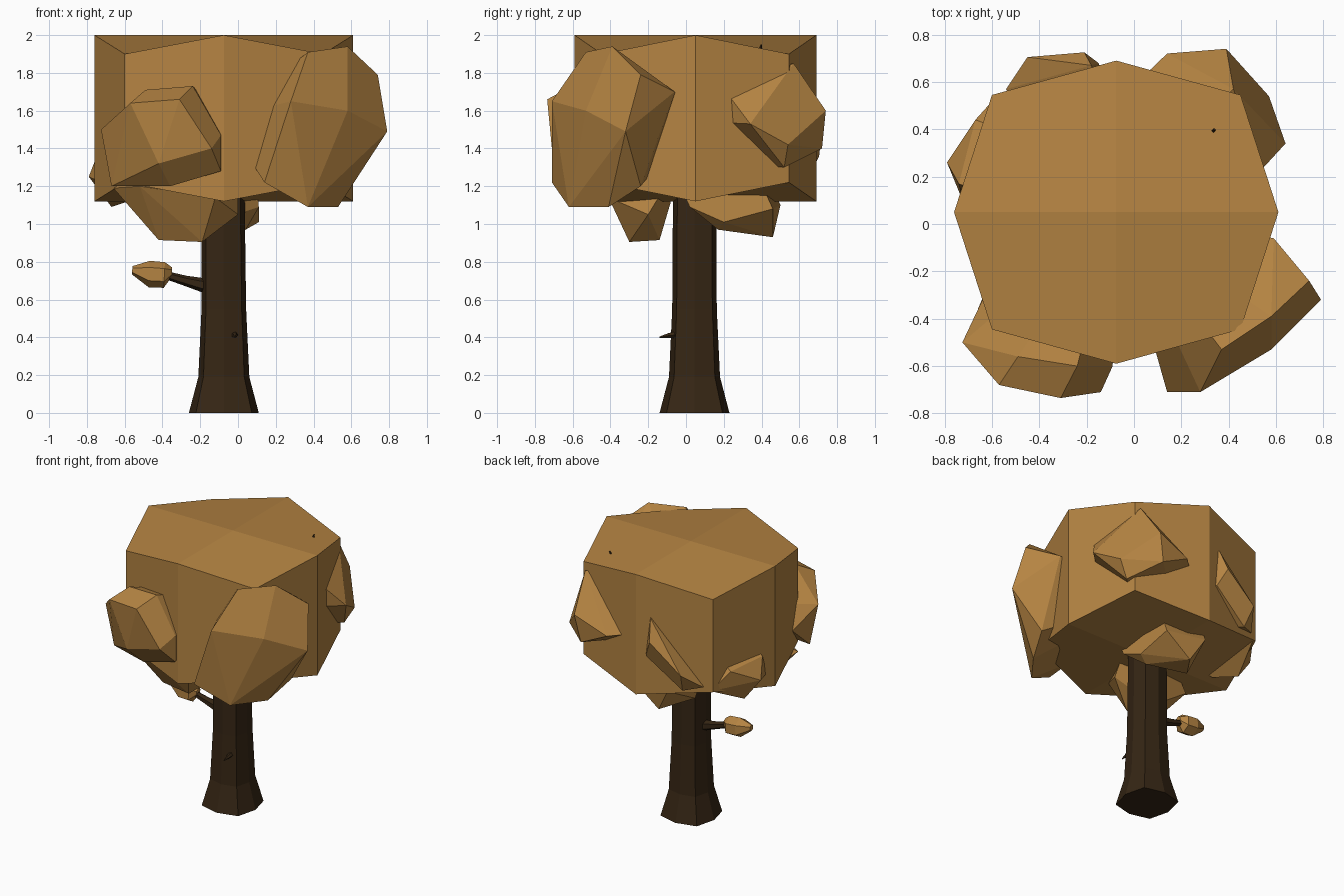
import bpy, bmesh
from math import sin, cos, pi
from mathutils import Vector

if "Cube" in bpy.data.objects:
    bpy.data.objects.remove(bpy.data.objects["Cube"])


def material(name, rgb):
    m = bpy.data.materials.new(name)
    m.diffuse_color = (*rgb, 1)
    m.use_nodes = True
    m.node_tree.nodes["Principled BSDF"].inputs["Base Color"].default_value = m.diffuse_color
    return m


LEAF = material("tan_leaf", (0.46, 0.23, 0.055))
BARK = material("dark_bark", (0.036, 0.019, 0.007))
CENTRE = Vector((-0.075, 0.05, 1.56))


def finish(name, bm, mat):
    bmesh.ops.recalc_face_normals(bm, faces=bm.faces)
    me = bpy.data.meshes.new(name)
    bm.to_mesh(me)
    bm.free()
    me.materials.append(mat)
    ob = bpy.data.objects.new(name, me)
    bpy.context.collection.objects.link(ob)


def limb(name, path, sides, mat, diag=1.0):
    """Tapered tube through (x, y, z, radius) stations; diag widens odd corners."""
    bm = bmesh.new()
    pts = [Vector(p[:3]) for p in path]
    turn = Vector((0, 0, 1)).rotation_difference(pts[-1] - pts[0])
    rings = []
    for c, p in zip(pts, path):
        ring = []
        for i in range(sides):
            r, a = p[3] * (diag if i % 2 else 1), 2 * pi * i / sides
            ring.append(bm.verts.new(c + turn @ Vector((r * cos(a), r * sin(a), 0))))
        rings.append(ring)
    for a, b in zip(rings, rings[1:]):
        for i in range(sides):
            j = (i + 1) % sides
            bm.faces.new((a[i], a[j], b[j], b[i]))
    bm.faces.new(rings[0])
    bm.faces.new(rings[-1])
    finish(name, bm, mat)


def clump(name, points, slide=False):
    """Faceted foliage lump: outer corners hulled with copies sunk into the crown,
    either converging on its centre or slid straight inwards."""
    bm = bmesh.new()
    pts = [Vector(p) for p in points]
    mean = sum(pts, Vector()) / len(pts)
    for p in pts:
        bm.verts.new(p)
        bm.verts.new(p + (CENTRE - mean) * 0.35 if slide else p.lerp(CENTRE, 0.3))
    res = bmesh.ops.convex_hull(bm, input=bm.verts)
    junk = {g for g in res["geom_interior"] + res["geom_unused"]
            if isinstance(g, bmesh.types.BMVert)}
    bmesh.ops.delete(bm, geom=list(junk), context="VERTS")
    bmesh.ops.dissolve_limit(bm, angle_limit=0.15, verts=bm.verts, edges=bm.edges)
    finish(name, bm, LEAF)


# Main crown: eight-sided block whose diagonal corners droop
bm = bmesh.new()
caps = []
for z_axis, z_diag in ((1.12, 1.22), (2.0, 1.9)):
    ring = []
    for i in range(8):
        sx, sy = round(cos(i * pi / 4)), round(sin(i * pi / 4))
        diag = i % 2
        rx, ry = (0.525, 0.495) if diag else (0.685, 0.64)
        ring.append(bm.verts.new((CENTRE.x + sx * rx, CENTRE.y + sy * ry,
                                  z_diag if diag else z_axis)))
    mid = bm.verts.new((CENTRE.x, CENTRE.y, z_axis))
    for i in range(0, 8, 2):
        bm.faces.new((mid, ring[i], ring[i + 1], ring[(i + 2) % 8]))
    caps.append(ring)
for i in range(8):
    j = (i + 1) % 8
    bm.faces.new((caps[0][i], caps[0][j], caps[1][j], caps[1][i]))
finish("main_crown", bm, LEAF)

# Trunk with flared foot
limb("trunk", [(-0.075, 0.045, 0, 0.185), (-0.075, 0.045, 0.19, 0.135),
               (-0.075, 0.045, 0.55, 0.118), (-0.078, 0.045, 1.0, 0.115),
               (-0.075, 0.045, 1.3, 0.11)], 8, BARK, 1.13)

# Side branch with its leaf tuft, and the small twigs
limb("side_branch", [(-0.12, 0.04, 0.665, 0.05), (-0.2, 0.04, 0.68, 0.036),
                     (-0.28, 0.04, 0.70, 0.027), (-0.40, 0.04, 0.735, 0.02)], 6, BARK)
limb("branch_leaf_tuft", [(-0.56, 0.04, 0.755, 0.022), (-0.47, 0.04, 0.735, 0.07),
                          (-0.39, 0.04, 0.73, 0.068), (-0.35, 0.04, 0.745, 0.025)], 6, LEAF)
limb("front_twig", [(-0.02, -0.03, 0.415, 0.022), (-0.015, -0.09, 0.41, 0.014),
                    (-0.015, -0.14, 0.4, 0.004)], 5, BARK)
limb("top_twig", [(0.32, 0.37, 1.85, 0.025), (0.34, 0.40, 1.95, 0.004)], 4, BARK)

# Foliage lumps around the crown
clump("front_right_clump", [
    (0.14, -0.71, 1.22), (0.28, -0.71, 1.65), (0.37, -0.53, 1.91), (0.58, -0.39, 1.94),
    (0.74, -0.24, 1.79), (0.79, -0.32, 1.49), (0.58, -0.53, 1.60), (0.37, -0.62, 1.09),
    (0.53, -0.41, 1.09), (0.59, -0.06, 1.70), (0.60, -0.24, 1.20), (0.14, -0.50, 1.24)])
clump("front_left_clump", [
    (-0.57, -0.68, 1.64), (-0.31, -0.735, 1.66), (-0.14, -0.71, 1.40), (-0.725, -0.50, 1.50),
    (-0.67, -0.48, 1.20), (-0.42, -0.69, 1.32), (-0.49, -0.56, 1.71), (-0.24, -0.60, 1.73),
    (-0.09, -0.60, 1.47), (-0.09, -0.60, 1.28), (-0.36, -0.58, 1.20), (-0.64, -0.32, 1.35)])
clump("back_right_clump", [
    (0.64, 0.34, 1.53), (0.57, 0.54, 1.42), (0.39, 0.74, 1.60), (0.42, 0.57, 1.85),
    (0.14, 0.72, 1.50), (0.53, 0.22, 1.69), (0.50, 0.52, 1.30), (0.35, 0.72, 1.40)], True)
clump("back_left_clump", [
    (-0.21, 0.725, 1.55), (-0.45, 0.705, 1.36), (-0.18, 0.67, 1.70), (-0.54, 0.57, 1.25),
    (-0.15, 0.68, 1.42), (-0.42, 0.64, 1.22)], True)
clump("left_clump", [
    (-0.79, 0.26, 1.25), (-0.67, 0.44, 1.35), (-0.74, 0.17, 1.38), (-0.72, 0.09, 1.22),
    (-0.67, 0.28, 1.09), (-0.58, 0.54, 1.22), (-0.58, 0.12, 1.12)], True)
clump("lower_front_clump", [
    (-0.42, -0.27, 0.915), (-0.19, -0.30, 0.905), (-0.28, -0.14, 0.915), (0.0, -0.20, 1.05),
    (0.0, -0.14, 1.15), (-0.12, -0.41, 1.14), (-0.66, -0.36, 1.19), (-0.56, -0.13, 1.10),
    (-0.52, -0.43, 1.20)])
clump("lower_back_clump", [
    (0.11, 0.02, 1.09), (0.11, 0.20, 1.01), (0.04, 0.17, 0.97), (-0.10, 0.46, 0.93),
    (-0.20, 0.50, 1.10), (0.10, 0.46, 1.08), (-0.25, 0.25, 0.97)], True)
